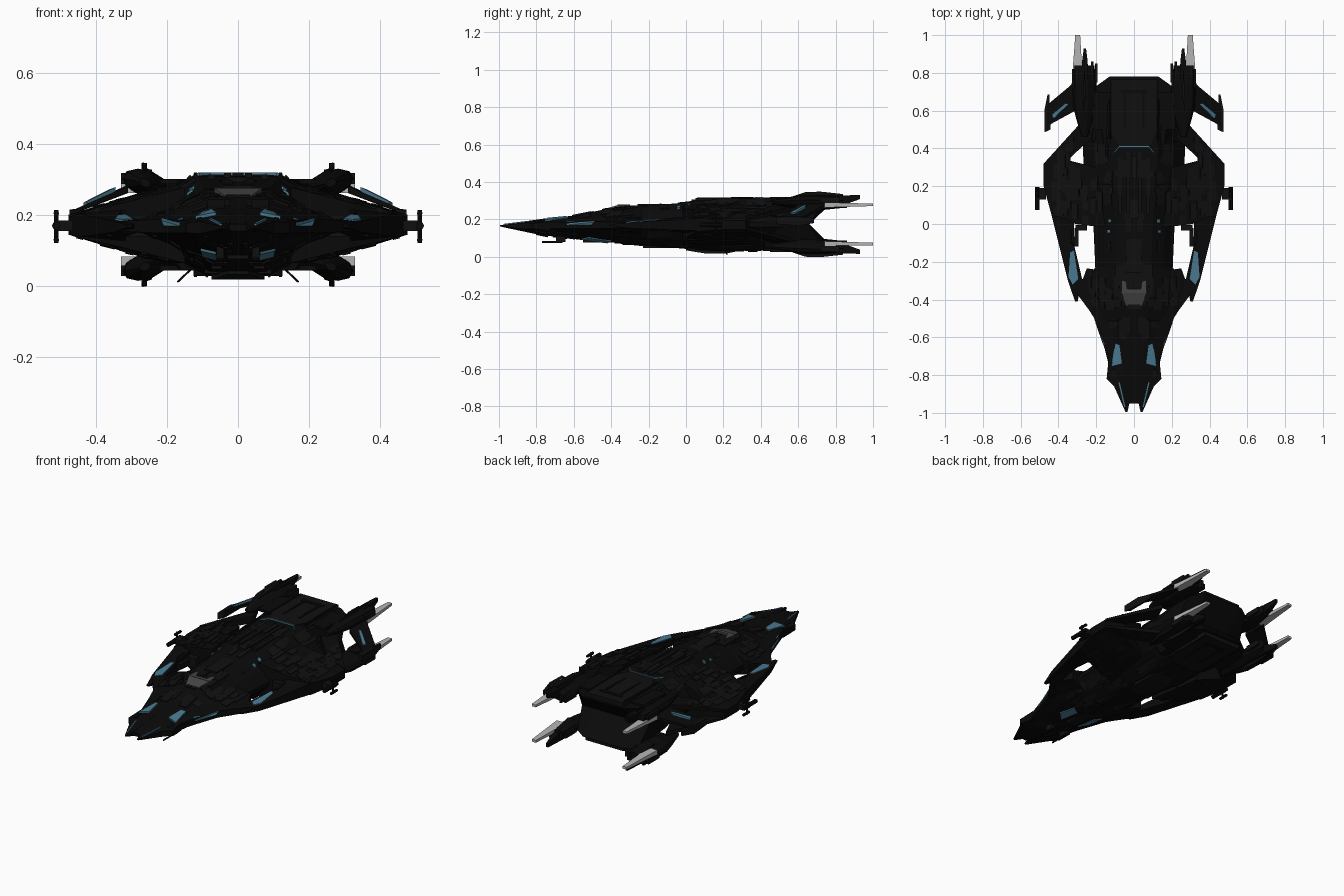
import bpy, bmesh, math, random
from mathutils import Vector, Matrix
from mathutils.bvhtree import BVHTree

random.seed(4)
ZM = 0.173  # height of the horizontal symmetry plane


def material(name, rgb):
    m = bpy.data.materials.new(name)
    m.diffuse_color = (*rgb, 1)
    return m


BLACK = material("black_armour", (0.003, 0.003, 0.003))
DARK = material("dark_plate", (0.005, 0.005, 0.005))
BLUE = material("blue_trim", (0.07, 0.20, 0.29))
SILVER = material("silver_fin", (0.45, 0.45, 0.45))
GLASS = material("grey_canopy", (0.06, 0.06, 0.062))

base_v, base_f = [], []  # surfaces that plating is projected on
zones = []               # areas kept free of plating


def finish(name, bm, mat, mirror=True, base=False):
    bmesh.ops.recalc_face_normals(bm, faces=bm.faces)
    if base:
        bm.verts.index_update()
        n = len(base_v)
        base_v.extend(v.co.copy() for v in bm.verts)
        base_f.extend([n + v.index for v in f.verts] for f in bm.faces)
    me = bpy.data.meshes.new(name)
    bm.to_mesh(me)
    bm.free()
    ob = bpy.data.objects.new(name, me)
    bpy.context.collection.objects.link(ob)
    me.materials.append(mat)
    if mirror:
        ob.modifiers.new("mirror", "MIRROR")
    return ob


def loft(name, rings, mat, **kw):
    bm = bmesh.new()
    vs = [[bm.verts.new(p) for p in r] for r in rings]
    n = len(vs[0])
    for a, b in zip(vs, vs[1:]):
        for i in range(n):
            bm.faces.new((a[i], a[(i + 1) % n], b[(i + 1) % n], b[i]))
    bm.faces.new(vs[0])
    bm.faces.new(vs[-1])
    bmesh.ops.triangulate(bm, faces=[f for f in bm.faces if len(f.verts) > 4])
    return finish(name, bm, mat, **kw)


def slab(name, pts, mat, **kw):
    """Plate from outline points (x, y, z_low, z_high)."""
    return loft(name, [[(x, y, a) for x, y, a, b in pts], [(x, y, b) for x, y, a, b in pts]], mat, **kw)


def boxes(name, items, mat, **kw):
    """Boxes given as (centre, size)."""
    bm = bmesh.new()
    for c, s in items:
        bmesh.ops.create_cube(bm, size=1, matrix=Matrix.Translation(c) @ Matrix.Diagonal((*s, 1)))
    return finish(name, bm, mat, **kw)


def rod(name, a, b, r, mat, sides=8):
    a, b = Vector(a), Vector(b)
    bm = bmesh.new()
    m = Matrix.Translation((a + b) / 2) @ (b - a).to_track_quat("Z", "Y").to_matrix().to_4x4()
    bmesh.ops.create_cone(bm, cap_ends=True, segments=sides, radius1=r, radius2=r, depth=(b - a).length, matrix=m)
    return finish(name, bm, mat)


# main fuselage: y, top half width, top z, edge half width, edge z, bottom half width, bottom z
stations = [(-.95, .015, .175, .045, .165, .015, .155), (-.82, .035, .195, .115, .163, .03, .125),
            (-.60, .06, .220, .17, .163, .05, .098), (-.44, .075, .252, .225, .165, .07, .080),
            (-.29, .085, .268, .245, .168, .075, .068), (-.23, .09, .270, .205, .170, .075, .062),
            (.00, .10, .290, .215, .170, .08, .042), (.18, .115, .309, .265, .172, .09, .030),
            (.42, .125, .312, .27, .172, .10, .036), (.66, .13, .308, .20, .172, .10, .042)]
rings = []
for y, wt, zt, wm, zm, wb, zb in stations:
    half = [(wt, zt), (wt + (wm - wt) * .55, zt + (zm - zt) * .38), (wm, zm + .012), (wm, zm - .012),
            (wb + (wm - wb) * .55, zb + (zm - zb) * .38), (wb, zb)]
    rings.append([(x, y, z) for x, z in half] + [(-x, y, z) for x, z in reversed(half)])
loft("fuselage", rings, BLACK, mirror=False, base=True)

# nose blades and flared strakes
slab("nose_blade", [(.035, -.995, .162, .168), (.045, -.995, .162, .168), (.105, -.86, .148, .182),
                    (.145, -.82, .15, .178), (.135, -.72, .14, .19), (.02, -.75, .11, .205), (.022, -.94, .15, .178)],
     BLACK, base=True)
slab("front_strake", [(.10, -.74, .135, .197), (.135, -.72, .15, .185), (.21, -.50, .15, .188), (.235, -.46, .15, .188),
                      (.345, -.31, .155, .182), (.27, -.29, .15, .19), (.25, -.235, .14, .2), (.14, -.25, .10, .235)],
     BLACK, base=True)

# thick main wing and its forward blade
slab("main_wing", [(.15, -.02, .065, .278), (.31, .0, .105, .238), (.44, .06, .135, .205), (.478, .20, .145, .195),
                   (.478, .32, .145, .195), (.36, .34, .115, .232), (.2, .30, .065, .28)], BLACK, base=True)
slab("wing_blade", [(.298, -.41, .165, .172), (.312, -.41, .165, .172), (.35, -.30, .152, .184), (.445, .08, .138, .204),
                    (.32, .08, .12, .225), (.315, -.12, .14, .2), (.275, -.29, .155, .185)], BLACK, base=True)
boxes("wing_link", [((.28, -.02, .17), (.06, .03, .06)), ((.305, -.07, .17), (.02, .1, .03))], DARK)

# wing tip guns
boxes("tip_gun_mount", [((.49, .16, .17), (.05, .06, .03))], DARK)
rod("tip_gun_post", (.512, .16, .122), (.512, .16, .214), .006, BLACK)
for z, y0, r in ((.13, .14, .008), (.17, .075, .012), (.205, .14, .008)):
    rod("tip_gun_barrel", (.512, y0, z), (.512, .195, z), r, BLACK)

# parts repeated above and below the symmetry plane
for s in (1, -1):
    def zz(*hs):
        return sorted(ZM + s * h for h in hs)

    # diagonal braces from wing to tail
    slab("tail_brace", [(.478, .32, *zz(.015, .028)), (.26, .56, *zz(.07, .095)), (.22, .46, *zz(.06, .10)),
                        (.36, .33, *zz(.03, .055))], BLACK, base=True)
    # stern block, raked so the back forms a notch
    low = [(-.255, .42), (.255, .42), (.22, .66), (.13, .66), (-.13, .66), (-.22, .66)]
    high = [(-.16, .42), (.16, .42), (.2, .73), (.13, .78), (-.13, .78), (-.2, .73)]
    loft("stern_block", [[(x, y, ZM) for x, y in low], [(x, y, ZM + s * (.118 if y > .7 else .126)) for x, y in high]],
         BLACK, mirror=False, base=True)
    # raised armour deck with rails and ribs
    slab("armour_deck", [(-.08, .41, *zz(.138, .143)), (.08, .41, *zz(.138, .143)), (.125, .5, *zz(.136, .144)),
                         (.125, .765, *zz(.115, .142)), (-.125, .765, *zz(.115, .142)), (-.125, .5, *zz(.136, .144))],
         DARK, mirror=False)
    boxes("deck_rail", [((.12, .6, ZM + s * .14), (.008, .3, .014)), ((.17, .6, ZM + s * .122), (.1, .2, .014)),
                        ((.05, .6, ZM + s * .142), (.012, .2, .01)), ((0, .7, ZM + s * .142), (.14, .02, .01))], BLACK)

    # engine nacelle: tilted lens section swept aft
    rings = []
    for y, w, h in [(.46, .015, .012), (.56, .045, .028), (.62, .06, .037), (.74, .064, .038), (.84, .052, .028)]:
        rings.append([])
        for k in range(10):
            u, v = w * math.cos(math.tau * k / 10), h * math.sin(math.tau * k / 10)
            rings[-1].append((.262 + u, y, ZM + s * (.118 + v + .2 * u)))
    loft("nacelle", rings, BLACK)
    boxes("nacelle_band", [((x, y, ZM + s * (.118 + .2 * (x - .262))), (.013, .1, h))
                           for x, y, h in ((.2, .80, .03), (.222, .81, .045), (.305, .79, .045), (.323, .77, .03))], DARK)
    slab("nacelle_spike", [(.243, .70, *zz(.075, .155)), (.285, .70, *zz(.075, .155)), (.275, .86, *zz(.11, .155)),
                           (.266, .93, *zz(.135, .158)), (.254, .93, *zz(.135, .158)), (.245, .86, *zz(.11, .155))], BLACK)
    slab("nacelle_crest", [(.262, .57, *zz(.14, .15)), (.272, .64, *zz(.14, .173)), (.268, .72, *zz(.14, .175)),
                           (.262, .84, *zz(.14, .162)), (.256, .7, *zz(.14, .173))], DARK)
    slab("silver_fin", [(.27, .74, *zz(.09, .115)), (.33, .74, *zz(.09, .115)), (.311, 1, *zz(.098, .112)),
                        (.285, 1, *zz(.098, .112))], SILVER)
rod("belly_antenna", (.135, .2, .045), (.17, .22, .012), .003, BLACK, 5)

# drooped tail wing with blue stripe and tip plate
slab("tail_wing", [(.31, .60, .262, .282), (.31, .76, .262, .285), (.34, .73, .255, .272), (.46, .63, .205, .216),
                   (.465, .51, .203, .214), (.43, .535, .218, .23)], BLACK)
slab("tail_wing_stripe", [(.345, .635, .25, .279), (.362, .64, .245, .273), (.435, .58, .215, .236),
                          (.425, .56, .22, .239)], BLUE)
slab("tail_tip", [(.442, .50, .185, .218), (.475, .485, .175, .213), (.475, .60, .165, .216), (.458, .685, .18, .205),
                  (.448, .685, .18, .205)], DARK)

# projected trim and plating
tree = BVHTree.FromPolygons(base_v, base_f)


def surf(x, y, s):
    return tree.ray_cast(Vector((abs(x), y, 2 * s)), Vector((0, 0, -s)))[:2]


def decal(name, pts, mat, s=1, t=.005, mirror=True):
    xs, ys = zip(*pts)
    zones.append((min(xs), max(xs), min(ys), max(ys), s))
    out = []
    for x, y in pts:
        hit, _ = surf(x, y, s)
        out.append(Vector((x, y, hit.z if hit else ZM)))
    up = Vector((0, 0, s))
    return loft(name, [[p - up * .003 for p in out], [p + up * t for p in out]], mat, mirror=mirror)


# blue trim panels
decal("nose_panel", [(.075, -.64), (.10, -.63), (.12, -.755), (.062, -.74)], BLUE, t=.009)
decal("nose_edge_line", [(.045, -.97), (.075, -.84), (.082, -.84), (.052, -.97)], BLUE)
decal("strake_line", [(.155, -.64), (.21, -.505), (.216, -.49), (.165, -.635)], BLUE)
decal("wing_blade_panel", [(.318, -.14), (.338, -.15), (.347, -.28), (.325, -.32), (.295, -.29)], BLUE)
decal("wing_blade_chip", [(.317, -.02), (.332, -.03), (.335, -.1), (.322, -.12)], BLACK)
decal("belly_panel", [(.06, -.42), (.10, -.40), (.105, -.52), (.062, -.56)], BLUE, s=-1, t=.007)
for x, y in ((.13, .015), (.135, -.04)):
    decal("marker_light", [(x + a, y + b) for a, b in ((-.008, -.008), (.008, -.008), (.008, .008), (-.008, .008))],
          BLUE, t=.008)
decal("deck_chevron", [(0, .413), (.08, .413), (.115, .37), (.109, .37), (.077, .406), (0, .406)], BLUE, t=.008)

# raised panels, kept inside the outline and clear of the trim
for s, count in ((1, 260), (-1, 170)):
    bm = bmesh.new()
    for _ in range(count):
        x, y = random.uniform(.015, .46), random.uniform(-.88, .62)
        sx, sy = random.uniform(.012, .05), random.uniform(.03, .12)
        hit, nor = surf(x, y, s)
        if hit is None or nor.z * s < .3:
            continue
        if any(a - sx < x < b + sx and c - sy * .6 < y < d + sy * .6 and q == s for a, b, c, d, q in zones):
            continue
        corners = [surf(x + i * sx * .55, y + j * sy * .55, s)[0] for i in (-1, 1) for j in (-1, 1)]
        if any(c is None or abs((c - hit).dot(nor)) > .012 for c in corners):
            continue
        m = Matrix.Translation(hit) @ nor.to_track_quat("Z", "Y").to_matrix().to_4x4()
        yaw = m.inverted().to_3x3() @ Vector((0, 1, 0))
        m = m @ Matrix.Rotation(math.atan2(-yaw.x, yaw.y), 4, "Z")
        size = (sx, sy, random.uniform(.005, .012))
        bmesh.ops.create_cube(bm, size=1, matrix=m @ Matrix.Diagonal((*size, 1)))
    finish("top_plating" if s > 0 else "belly_plating", bm, DARK)

# canopy: sloped grey block with two rear horns
slab("canopy", [(-.04, -.435, .22, .256), (.04, -.435, .22, .256), (.068, -.36, .23, .277), (-.068, -.36, .23, .277)],
     GLASS, mirror=False)
slab("canopy_horn", [(.0, -.365, .23, .278), (.068, -.365, .23, .277), (.062, -.30, .23, .278), (.045, -.305, .23, .278),
                     (.035, -.345, .23, .278), (0, -.345, .23, .278)], GLASS)

# dorsal machinery spine and ventral keel
boxes("dorsal_spine", [((0, -.14, .276), (.08, .24, .014)), ((.03, .22, .312), (.02, .32, .012)),
                       ((.075, .2, .307), (.02, .3, .014)), ((0, .08, .300), (.05, .1, .014)),
                       ((0, .3, .314), (.03, .12, .012))], DARK)
slab("ventral_keel", [(-.03, .0, .034, .06), (.03, .0, .034, .06), (.075, .1, .018, .05), (.075, .22, .018, .05),
                      (.05, .28, .03, .05), (-.05, .28, .03, .05), (-.075, .22, .018, .05), (-.075, .1, .018, .05)],
     DARK, mirror=False)
boxes("ventral_rib", [((.06, -.1, .055), (.03, .26, .014)), ((0, -.45, .082), (.06, .2, .012))], DARK)

# chin guns under the nose
boxes("chin_gun_mount", [((.05, -.67, .095), (.022, .05, .035))], DARK)
rod("chin_gun_barrel", (.05, -.77, .078), (.05, -.66, .078), .005, BLACK, 6)
